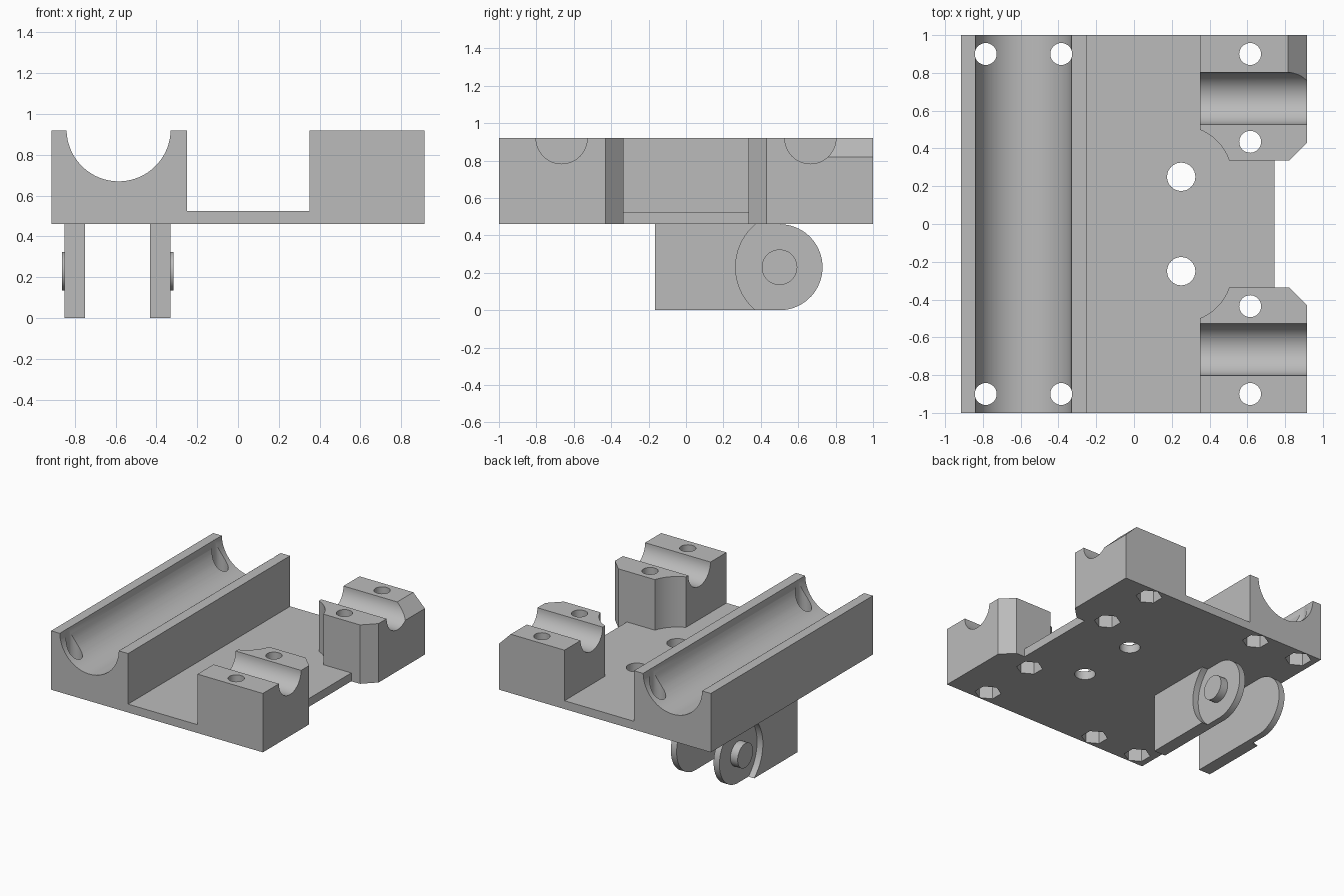
import bpy, bmesh
from math import sin, cos, radians
from mathutils import Vector

cube = bpy.data.objects.get("Cube")
if cube:
    bpy.data.objects.remove(cube, do_unlink=True)

grey = bpy.data.materials.new("plain grey")
grey.use_nodes = True
grey.diffuse_color = (0.5, 0.5, 0.5, 1)
grey.node_tree.nodes["Principled BSDF"].inputs["Base Color"].default_value = grey.diffuse_color


def arc(cx, cy, r, start, end, n):
    """n + 1 points on an arc, angles in degrees."""
    steps = [radians(start + (end - start) * i / n) for i in range(n + 1)]
    return [(cx + r * cos(a), cy + r * sin(a)) for a in steps]


def circle(cx, cy, r, n=48, turn=0):
    return arc(cx, cy, r, turn, turn + 360, n)[:-1]


def prism(name, outline, axis, lo, hi):
    """Extrude a 2D outline along x, y or z."""
    place = {"x": lambda a, b, t: Vector((t, a, b)),
             "y": lambda a, b, t: Vector((a, t, b)),
             "z": lambda a, b, t: Vector((a, b, t))}[axis]
    bm = bmesh.new()
    face = bm.faces.new([bm.verts.new(place(a, b, lo)) for a, b in outline])
    made = bmesh.ops.extrude_face_region(bm, geom=[face])["geom"]
    moved = [v for v in made if isinstance(v, bmesh.types.BMVert)]
    bmesh.ops.translate(bm, verts=moved, vec=place(0, 0, hi - lo))
    bmesh.ops.recalc_face_normals(bm, faces=bm.faces)
    mesh = bpy.data.meshes.new(name)
    bm.to_mesh(mesh)
    bm.free()
    mesh.materials.append(grey)
    obj = bpy.data.objects.new(name, mesh)
    bpy.context.collection.objects.link(obj)
    return obj


def cut(obj, outline, axis, lo, hi):
    """Subtract a prism from obj."""
    cutter = prism("cutter", outline, axis, lo, hi)
    cutter.hide_render = True
    mod = obj.modifiers.new("cut", "BOOLEAN")
    mod.operation = "DIFFERENCE"
    mod.solver = "EXACT"
    mod.object = cutter
    bpy.ops.object.select_all(action="DESELECT")
    bpy.context.view_layer.objects.active = obj
    obj.select_set(True)
    bpy.ops.object.modifier_apply(modifier=mod.name)
    bpy.data.objects.remove(cutter, do_unlink=True)


def smooth(obj):
    bpy.ops.object.select_all(action="DESELECT")
    bpy.context.view_layer.objects.active = obj
    obj.select_set(True)
    bpy.ops.object.shade_smooth_by_angle(angle=radians(30))


def mirrored(points):
    """Add the y-mirrored half of an outline."""
    return points + [(x, -y) for x, y in reversed(points)]


# Carriage body with the long bearing trough
BOTTOM, FLOOR, TOP = 0.46, 0.525, 0.92
trough = arc(-0.585, 0.925, 0.255, 181, 359, 48)
body = prism("carriage_body", [(-0.915, BOTTOM), (0.915, BOTTOM), (0.915, TOP), (-0.33, TOP)]
             + trough[::-1] + [(-0.84, TOP), (-0.915, TOP)], "y", -1, 1)

# Channel and bay between the two clamp blocks, relieved around the floor holes
bay = [(-0.25, -1.1), (0.35, -1.1)] + arc(0.25, -0.25, 0.268, -68.1, -18.5, 12)
cut(body, mirrored(bay + [(0.82, -0.335), (1.0, -0.515)]), "z", FLOOR, 1.2)
cut(body, mirrored([(0.745, -0.335), (0.82, -0.335), (1.0, -0.515)]), "z", 0.4, 0.6)

# Cross grooves in the clamp blocks, and the bevel on the back one
for side in (-1, 1):
    cut(body, circle(side * 0.665, TOP, 0.137), "x", 0.3, 1)
cut(body, [(0.785, 0.95), (0.945, 0.79), (0.945, 0.95)], "y", 0.665, 1.1)

# Bolt holes with hexagonal nut pockets, and plain floor holes
for side in (-1, 1):
    for x, y in ((-0.785, 0.9), (-0.385, 0.9), (0.615, 0.9), (0.615, 0.435)):
        cut(body, circle(x, side * y, 0.058, 32), "z", 0.4, 1.2)
        cut(body, circle(x, side * y, 0.095, 6, 30), "z", 0.4, 0.57)
    cut(body, circle(0.25, side * 0.25, 0.075, 32), "z", 0.4, 0.7)
smooth(body)

# Pair of hanging lugs, each with a recessed round end and an outward pin
lug_outline = [(-0.165, 0), (0.5, 0)] + arc(0.5, 0.23, 0.23, -85, 85, 32) + [(0.5, 0.46), (-0.165, 0.46)]
for side, label in ((-1, "right"), (1, "left")):
    def across(d):
        return -0.59 + side * d
    lug = prism(label + "_lug", lug_outline, "x", across(0.16), across(0.26))
    cut(lug, circle(0.565, 0.23, 0.3, 64), "x", across(0.21), across(0.3))
    smooth(lug)
    smooth(prism(label + "_pin", circle(0.5, 0.23, 0.095), "x", across(0.2), across(0.273)))
